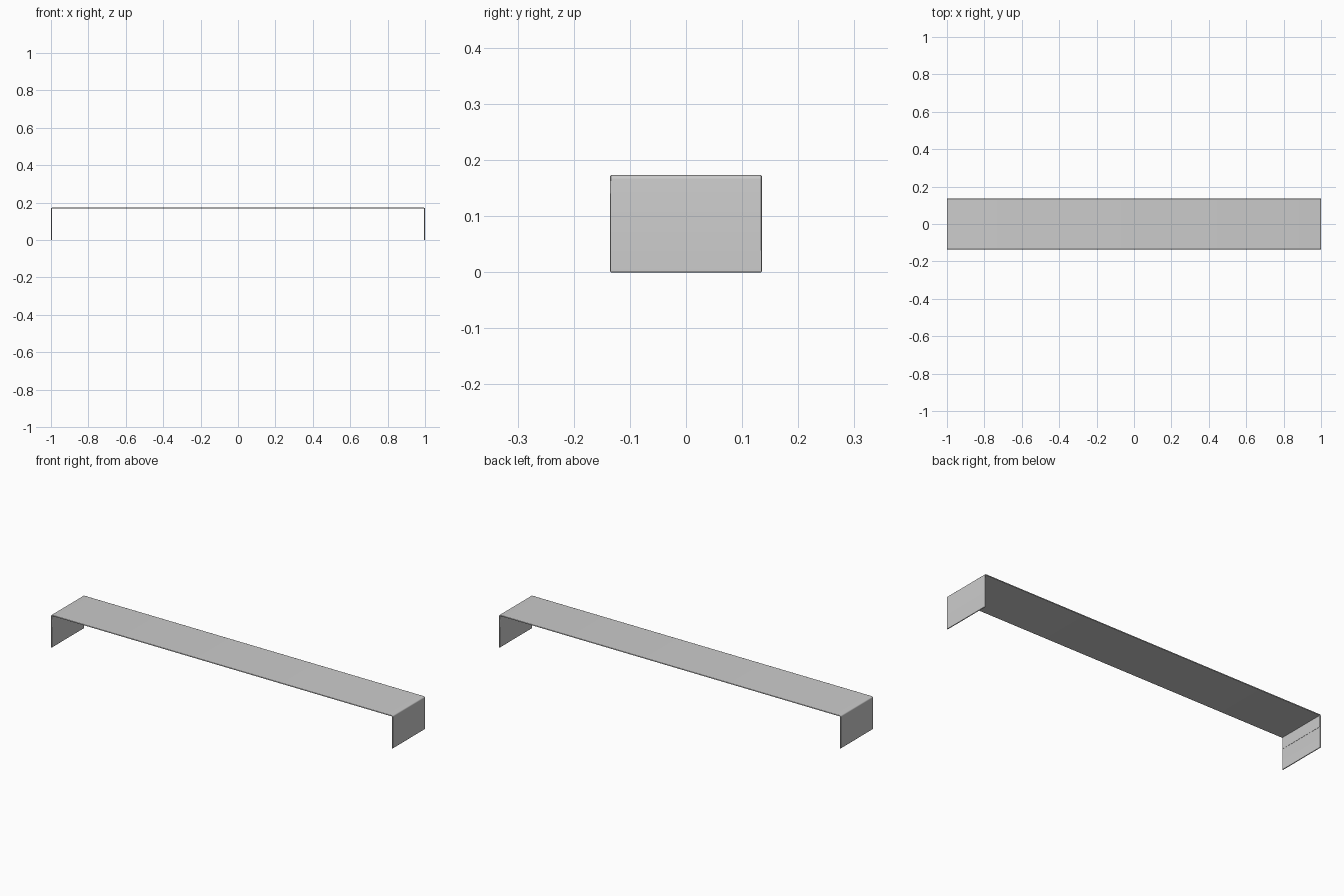
import bpy, bmesh, math

if "Cube" in bpy.data.objects:
    bpy.data.objects.remove(bpy.data.objects["Cube"])

HALF_X, HALF_Y, TOP = 1.0, 0.135, 0.173
T = 0.005        # sheet thickness
R = 0.007        # outer bend radius


def extrude_profile(name, pts, half_y, bevel):
    """Extrude a closed x/z profile along y and soften its rims."""
    bm = bmesh.new()
    face = bm.faces.new([bm.verts.new((x, -half_y, z)) for x, z in pts])
    ext = bmesh.ops.extrude_face_region(bm, geom=[face])
    verts = [v for v in ext["geom"] if isinstance(v, bmesh.types.BMVert)]
    bmesh.ops.translate(bm, verts=verts, vec=(0, 2 * half_y, 0))
    bmesh.ops.recalc_face_normals(bm, faces=bm.faces)
    mesh = bpy.data.meshes.new(name)
    bm.to_mesh(mesh)
    bm.free()
    obj = bpy.data.objects.new(name, mesh)
    bpy.context.collection.objects.link(obj)
    mod = obj.modifiers.new("soft_rims", "BEVEL")
    mod.width, mod.segments = bevel, 2
    mod.limit_method, mod.angle_limit = "ANGLE", math.radians(60)
    bpy.ops.object.select_all(action="DESELECT")
    obj.select_set(True)
    bpy.context.view_layer.objects.active = obj
    bpy.ops.object.shade_smooth_by_angle(angle=math.radians(35))
    return obj


def bend(offset):
    """Quarter-round corner path on the right, from leg to top."""
    r = R - offset
    return [(HALF_X - R + r * math.cos(a), TOP - R + r * math.sin(a))
            for a in (math.radians(18 * i) for i in range(6))]


# bent sheet: flat top with a leg folded down at each end
outer = [(HALF_X, 0)] + bend(0)
inner = [(HALF_X - T, 0)] + bend(T)
outline = (outer + [(-x, z) for x, z in reversed(outer)]
           + [(-x, z) for x, z in inner] + list(reversed(inner)))
extrude_profile("bent_shelf_sheet", outline, HALF_Y, 0.0015)

# thin reinforcing strips on the upper inside of both legs
for name, s in (("left_inner_strip", -1), ("right_inner_strip", 1)):
    x0, x1 = s * (HALF_X - T + 0.001), s * (HALF_X - T - 0.001)
    extrude_profile(name, [(x0, 0.108), (x1, 0.108), (x1, TOP - T + 0.001),
                           (x0, TOP - T + 0.001)], HALF_Y - 0.002, 0.0002)
